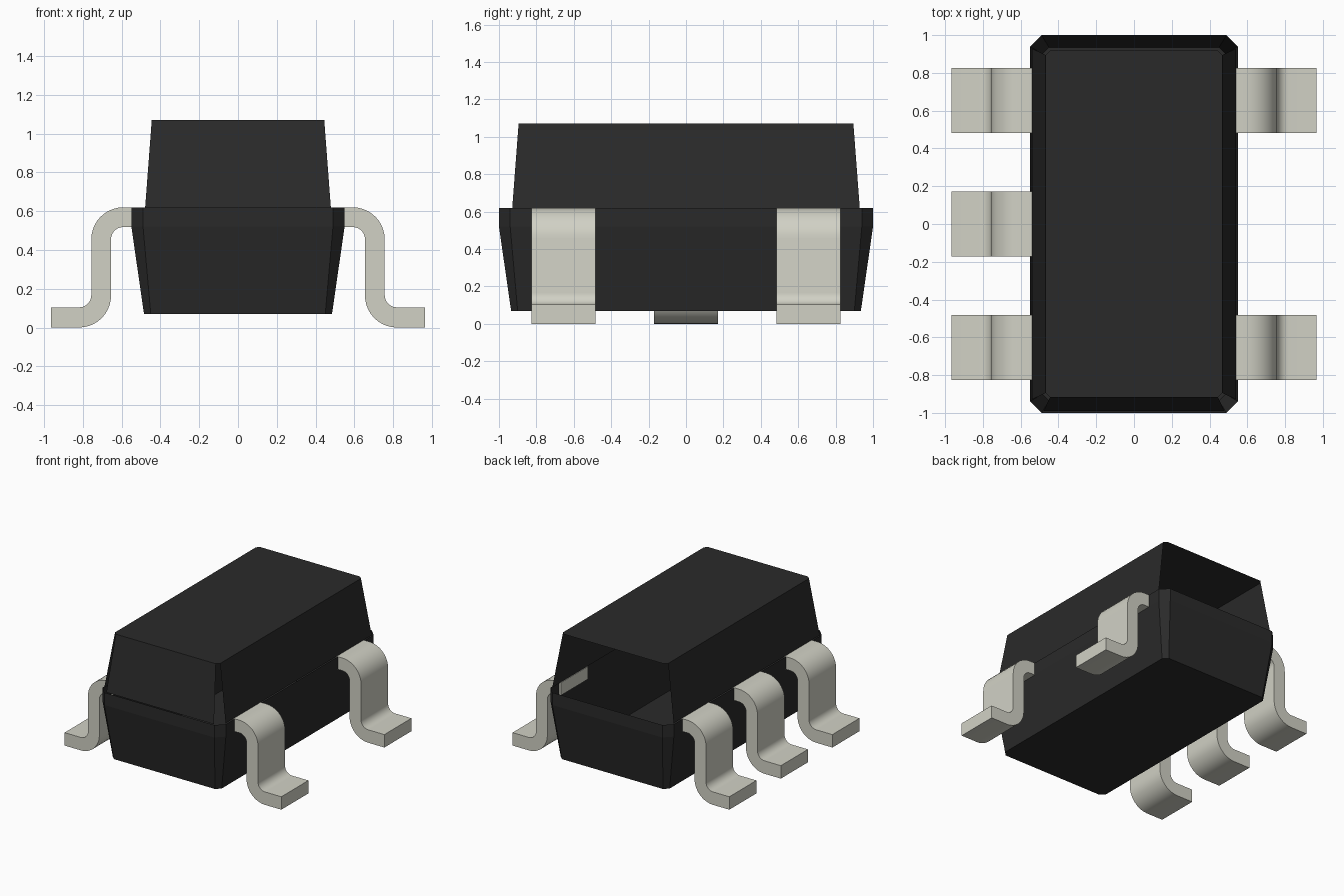
import bpy, bmesh, math

cube = bpy.data.objects.get("Cube")
if cube:
    bpy.data.objects.remove(cube, do_unlink=True)


def make_material(name, rgb, roughness):
    mat = bpy.data.materials.new(name)
    mat.use_nodes = True
    mat.diffuse_color = (*rgb, 1)
    shader = mat.node_tree.nodes["Principled BSDF"]
    shader.inputs["Base Color"].default_value = (*rgb, 1)
    shader.inputs["Roughness"].default_value = roughness
    return mat


black = make_material("black plastic", (0.023, 0.023, 0.023), 0.7)
metal = make_material("pale metal", (0.64, 0.64, 0.56), 0.5)


def finish(name, bm, mat):
    mesh = bpy.data.meshes.new(name)
    bm.to_mesh(mesh)
    bm.free()
    mesh.materials.append(mat)
    obj = bpy.data.objects.new(name, mesh)
    bpy.context.collection.objects.link(obj)
    return obj


def ring(bm, hx, hy, chamfer, z):
    """Chamfered rectangle, two vertices per corner, counter-clockwise from the -y edge."""
    c = chamfer
    pts = [(-hx + c, -hy), (hx - c, -hy), (hx, -hy + c), (hx, hy - c),
           (hx - c, hy), (-hx + c, hy), (-hx, hy - c), (-hx, -hy + c)]
    return [bm.verts.new((x, y, z)) for x, y in pts]


def bridge(bm, low, high, skip=()):
    for i in range(len(low)):
        if i not in skip:
            j = (i + 1) % len(low)
            bm.faces.new((low[i], low[j], high[j], high[i]))


# Lower body: tapered tub with an upright rim, open at the top
bm = bmesh.new()
base = ring(bm, 0.485, 0.935, 0.035, 0.07)
belt = ring(bm, 0.55, 1.0, 0.06, 0.52)
rim = ring(bm, 0.55, 1.0, 0.06, 0.62)
bm.faces.new(list(reversed(base)))
bridge(bm, base, belt)
bridge(bm, belt, rim)
finish("lower_body", bm, black)

# Upper body: tapered cover just inside the rim, open at the back and at the corners
CORNERS, BACK = (1, 3, 5, 7), 4
bm = bmesh.new()
foot = ring(bm, 0.54, 0.99, 0.061, 0.62)
crown = ring(bm, 0.468, 0.918, 0.023, 1.07)
bm.faces.new(crown)
bridge(bm, foot, crown, skip=(*CORNERS, BACK))
finish("upper_body", bm, black)


# Leads: bent strip profile extruded along y
def arc(cx, cz, radius, start, end, steps=10):
    angles = [math.radians(start + (end - start) * i / steps) for i in range(steps + 1)]
    return [(cx + radius * math.cos(a), cz + radius * math.sin(a)) for a in angles]


OUTER, INNER = 0.165, 0.063
upper_side = ([(0.535, 0.62)] + arc(0.592, 0.455, OUTER, 90, 0)
              + arc(0.82, 0.167, INNER, 180, 270) + [(0.965, 0.104)])
under_side = ([(0.965, 0)] + arc(0.82, 0.165, OUTER, 270, 180)
              + arc(0.592, 0.455, INNER, 0, 90) + [(0.535, 0.518)])
profile = upper_side + under_side


def lead(name, side, y, width=0.344):
    bm = bmesh.new()
    front, back = [[bm.verts.new((side * x, y + dy, z)) for x, z in profile]
                   for dy in (-width / 2, width / 2)]
    bridge(bm, front, back)
    bm.faces.new(front)
    bm.faces.new(back)
    bmesh.ops.recalc_face_normals(bm, faces=bm.faces)
    obj = finish(name, bm, metal)
    bpy.ops.object.select_all(action="DESELECT")
    obj.select_set(True)
    bpy.context.view_layer.objects.active = obj
    bpy.ops.object.shade_smooth_by_angle(angle=math.radians(35))


PITCH = 0.655
for label, side, rows in (("left", 1, {"front": -1, "back": 1}),
                          ("right", -1, {"front": -1, "middle": 0, "back": 1})):
    for row, step in rows.items():
        lead(f"{label}_{row}_lead", side, step * PITCH)
